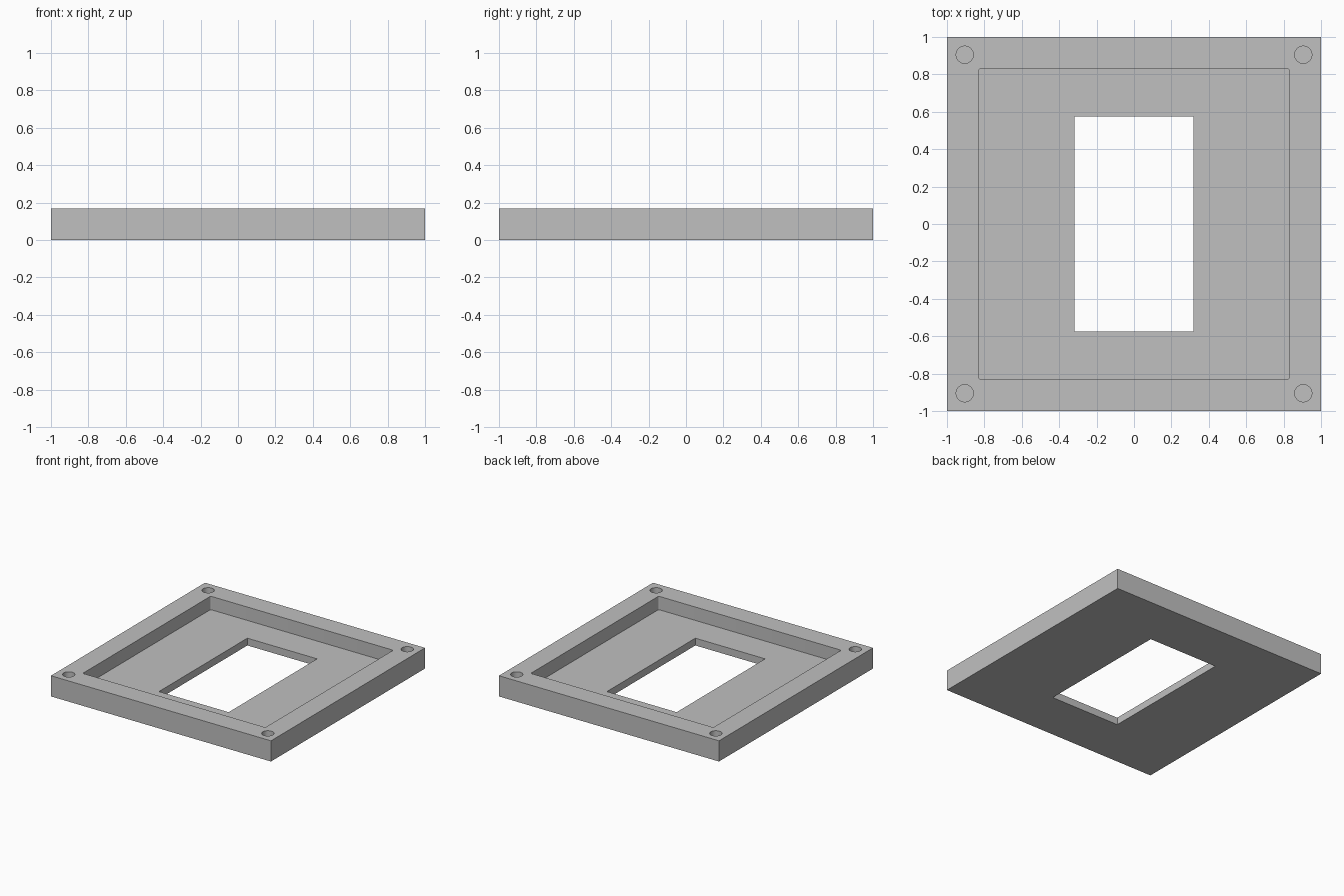
import bpy
import bmesh
import math
from mathutils import Matrix

HEIGHT = 0.17
FLOOR = 0.06

cube = bpy.data.objects.get("Cube")
if cube:
    bpy.data.objects.remove(cube, do_unlink=True)

gray = bpy.data.materials.new("light_gray")
gray.use_nodes = True
gray.diffuse_color = (0.53, 0.53, 0.53, 1)
gray.node_tree.nodes["Principled BSDF"].inputs["Base Color"].default_value = gray.diffuse_color


def add_object(name, bm):
    mesh = bpy.data.meshes.new(name)
    bm.to_mesh(mesh)
    bm.free()
    mesh.materials.append(gray)
    obj = bpy.data.objects.new(name, mesh)
    bpy.context.collection.objects.link(obj)
    return obj


def box(name, width, depth, bottom, top, corner=0):
    """Box centred in x and y, with optional rounded upright edges."""
    bm = bmesh.new()
    place = Matrix.Translation((0, 0, (bottom + top) / 2)) @ Matrix.Diagonal((width, depth, top - bottom, 1))
    bmesh.ops.create_cube(bm, size=1, matrix=place)
    if corner:
        upright = [e for e in bm.edges if abs(e.verts[0].co.z - e.verts[1].co.z) > 0.01]
        bmesh.ops.bevel(bm, geom=upright, offset=corner, segments=4, profile=0.5, affect="EDGES")
    return add_object(name, bm)


def hole_cutter(name, x, y, radius, bottom, top):
    bm = bmesh.new()
    bmesh.ops.create_cone(bm, cap_ends=True, segments=48, radius1=radius, radius2=radius,
                          depth=top - bottom, matrix=Matrix.Translation((x, y, (bottom + top) / 2)))
    return add_object(name, bm)


# Square plate
plate = box("base_plate", 2, 2, 0, HEIGHT)

# Recessed tray, central window and blind corner holes
cutters = [
    box("recess_cutter", 1.66, 1.66, FLOOR, HEIGHT + 0.1, corner=0.012),
    box("window_cutter", 0.634, 1.148, -0.1, HEIGHT + 0.1),
]
for x in (-0.905, 0.905):
    for y in (-0.905, 0.905):
        cutters.append(hole_cutter("hole_cutter", x, y, 0.046, FLOOR, HEIGHT + 0.1))

for cutter in cutters:
    cutter.hide_render = True
    cut = plate.modifiers.new(cutter.name, "BOOLEAN")
    cut.operation = "DIFFERENCE"
    cut.solver = "EXACT"
    cut.object = cutter

# Bake the cuts and drop the helpers
bpy.context.view_layer.update()
evaluated = plate.evaluated_get(bpy.context.evaluated_depsgraph_get())
finished = bpy.data.meshes.new_from_object(evaluated)
plate.modifiers.clear()
plate.data = finished
finished.materials.clear()
finished.materials.append(gray)
for face in finished.polygons:
    face.material_index = 0
for cutter in cutters:
    bpy.data.objects.remove(cutter, do_unlink=True)

# Smooth hole walls, sharp plate edges
for obj in bpy.context.selected_objects:
    obj.select_set(False)
plate.select_set(True)
bpy.context.view_layer.objects.active = plate
bpy.ops.object.shade_smooth_by_angle(angle=math.radians(30))
